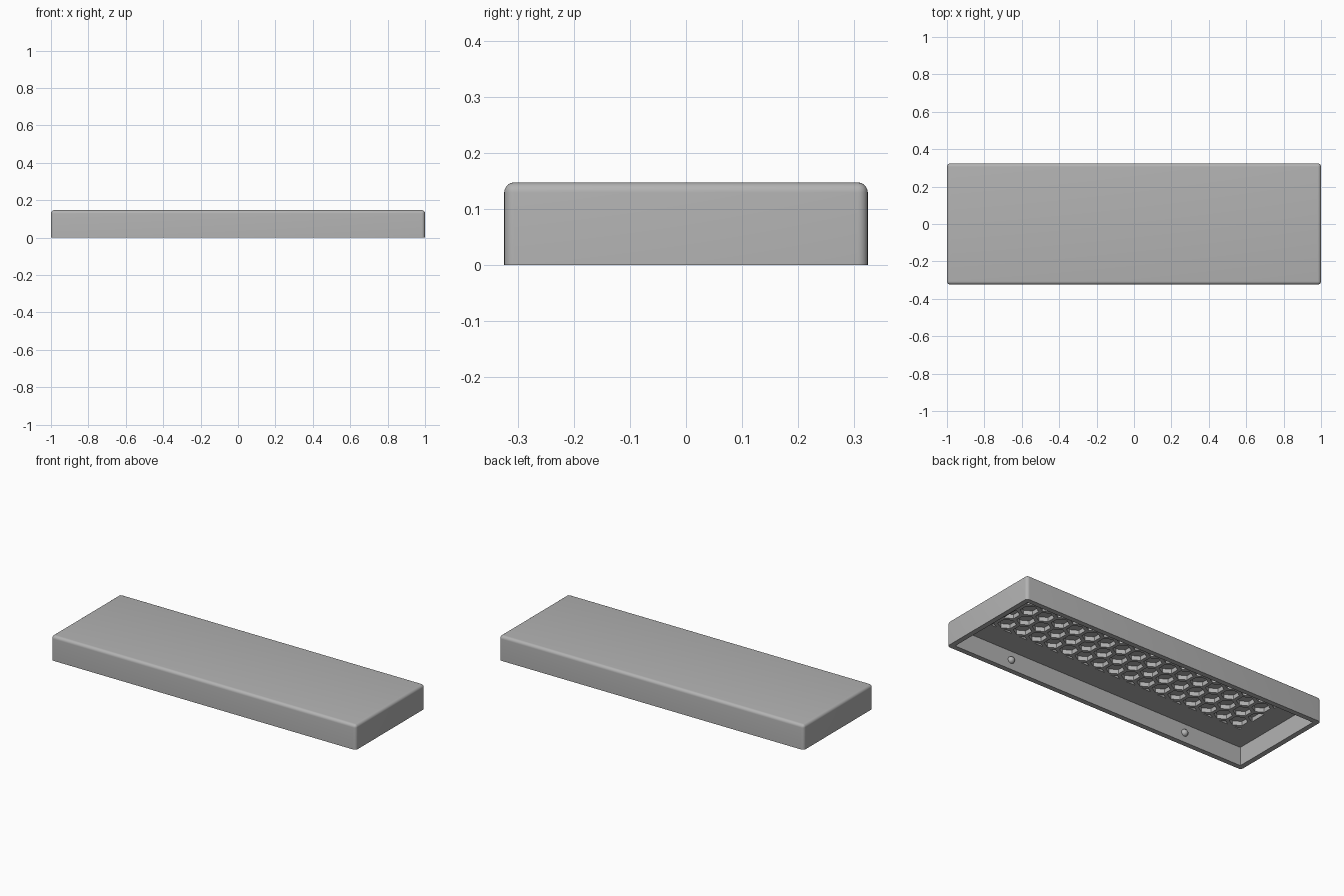
import bpy, bmesh, math
from mathutils import Matrix

old = bpy.data.objects.get("Cube")
if old:
    bpy.data.objects.remove(old, do_unlink=True)

LENGTH, WIDTH, HEIGHT = 2.0, 0.648, 0.147
WALL, CEILING, ROUND = 0.03, 0.109, 0.018
PITCH, HEX_RADIUS, POCKET_TOP = 0.105, 0.049, 0.134
FIELD_X, FIELD_Y = 0.845, 0.15

grey = bpy.data.materials.new("plain grey")
grey.use_nodes = True
grey.diffuse_color = (0.45, 0.45, 0.45, 1)
grey.node_tree.nodes["Principled BSDF"].inputs["Base Color"].default_value = grey.diffuse_color


def make_object(name, bm):
    bmesh.ops.recalc_face_normals(bm, faces=bm.faces)
    mesh = bpy.data.meshes.new(name)
    bm.to_mesh(mesh)
    bm.free()
    mesh.materials.append(grey)
    obj = bpy.data.objects.new(name, mesh)
    bpy.context.collection.objects.link(obj)
    return obj


def add_box(bm, sx, sy, z0, z1):
    place = Matrix.Translation((0, 0, (z0 + z1) / 2)) @ Matrix.Diagonal((sx, sy, z1 - z0, 1))
    bmesh.ops.create_cube(bm, size=1, matrix=place)


def activate(obj):
    bpy.ops.object.select_all(action='DESELECT')
    obj.select_set(True)
    bpy.context.view_layer.objects.active = obj


def boolean(target, cutter, operation):
    mod = target.modifiers.new("boolean", 'BOOLEAN')
    mod.operation, mod.object, mod.solver = operation, cutter, 'EXACT'
    cutter.hide_render = True
    activate(target)
    bpy.ops.object.modifier_apply(modifier=mod.name)
    bpy.data.objects.remove(cutter, do_unlink=True)


# Outer shell: rounded on every edge except the open bottom rim
bm = bmesh.new()
add_box(bm, LENGTH, WIDTH, 0, HEIGHT)
edges = [e for e in bm.edges if any(v.co.z > HEIGHT / 2 for v in e.verts)]
bmesh.ops.bevel(bm, geom=edges, offset=ROUND, segments=6, profile=0.5, affect='EDGES')
cover = make_object("cover_shell", bm)

# Hollow underside
bm = bmesh.new()
add_box(bm, LENGTH - 2 * WALL, WIDTH - 2 * WALL, -0.05, CEILING)
boolean(cover, make_object("cavity_cutter", bm), 'DIFFERENCE')

# Honeycomb pockets in the ceiling, trimmed to a rectangular field
bm = bmesh.new()
low = CEILING - 0.02
for row in range(-2, 3):
    for col in range(-9, 10):
        x = (col + 0.5 * (row % 2)) * PITCH
        y = row * PITCH * math.sqrt(3) / 2
        place = Matrix.Translation((x, y, (low + POCKET_TOP) / 2)) @ Matrix.Rotation(math.pi / 6, 4, 'Z')
        # corners point along y
        bmesh.ops.create_cone(bm, cap_ends=True, segments=6, radius1=HEX_RADIUS, radius2=HEX_RADIUS,
                              depth=POCKET_TOP - low, matrix=place)
# Keep a corner on the y axis whatever the starting angle of the primitive
bm.verts.ensure_lookup_table()
first = [v.co for v in bm.verts][:12]
centre = sum((c.x for c in first)) / 12
if max(abs(c.x - centre) for c in first) > HEX_RADIUS * 0.95:
    n = len(bm.verts) // 12
    for i in range(n):
        group = list(bm.verts)[i * 12:i * 12 + 12]
        mid = sum((v.co for v in group), group[0].co * 0) / 12
        bmesh.ops.rotate(bm, verts=group, cent=mid, matrix=Matrix.Rotation(math.pi / 6, 3, 'Z'))
pockets = make_object("pocket_cutter", bm)
bm = bmesh.new()
add_box(bm, 2 * FIELD_X, 2 * FIELD_Y, 0, HEIGHT)
boolean(pockets, make_object("field_trim", bm), 'INTERSECT')
boolean(cover, pockets, 'DIFFERENCE')
activate(cover)
bpy.ops.object.shade_smooth_by_angle(angle=math.radians(30))

# Snap bumps on the inside of both long walls
for side, label in ((-1, "front"), (1, "back")):
    for sx, end in ((-1, "right"), (1, "left")):
        bm = bmesh.new()
        bmesh.ops.create_uvsphere(bm, u_segments=24, v_segments=12, radius=0.02)
        bump = make_object(f"snap_bump_{label}_{end}", bm)
        bump.location = (sx * 0.59, side * (WIDTH / 2 - WALL), 0.055)
        activate(bump)
        bpy.ops.object.shade_smooth_by_angle(angle=math.radians(40))
